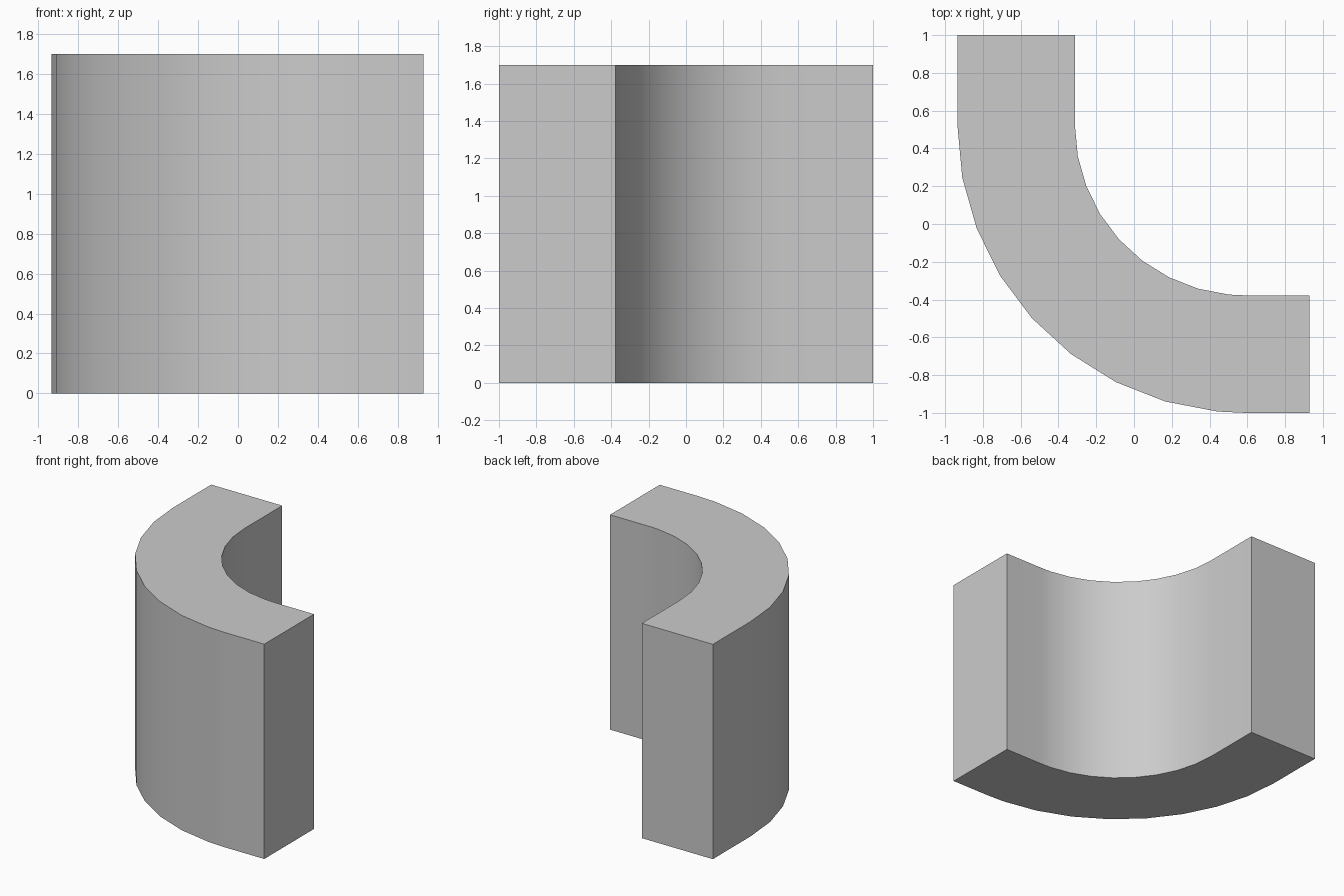
import bpy, bmesh
from math import radians, sin, cos

if "Cube" in bpy.data.objects:
    bpy.data.objects.remove(bpy.data.objects["Cube"])

CX, CY = 0.59, 0.525          # bend centre
R_OUT, R_IN = 1.525, 0.903    # outer and inner bend radii
END_X, END_Y, HEIGHT = 0.93, 1.0, 1.7
ANGLES = [10.55 * i for i in range(9)] + [90]


def edge_path(r):
    """Straight leg, quarter bend, straight leg."""
    bend = [(CX - r * cos(radians(a)), CY - r * sin(radians(a))) for a in ANGLES]
    return [(CX - r, END_Y)] + bend + [(END_X, CY - r)]


# Plan outline: outer wall forward, inner wall back
outline = edge_path(R_OUT) + edge_path(R_IN)[::-1]

# Curved wall extruded upwards
bm = bmesh.new()
base = bm.faces.new([bm.verts.new((x, y, 0)) for x, y in outline])
top = bmesh.ops.extrude_face_region(bm, geom=[base], use_keep_orig=True)
bmesh.ops.translate(bm, vec=(0, 0, HEIGHT),
                    verts=[g for g in top["geom"] if isinstance(g, bmesh.types.BMVert)])
bmesh.ops.recalc_face_normals(bm, faces=bm.faces)
mesh = bpy.data.meshes.new("curved_wall")
bm.to_mesh(mesh)
bm.free()
wall = bpy.data.objects.new("curved_wall", mesh)
bpy.context.collection.objects.link(wall)

# Smooth bend, crisp ends and rims
bpy.context.view_layer.objects.active = wall
wall.select_set(True)
bpy.ops.object.shade_smooth_by_angle(angle=radians(30))
